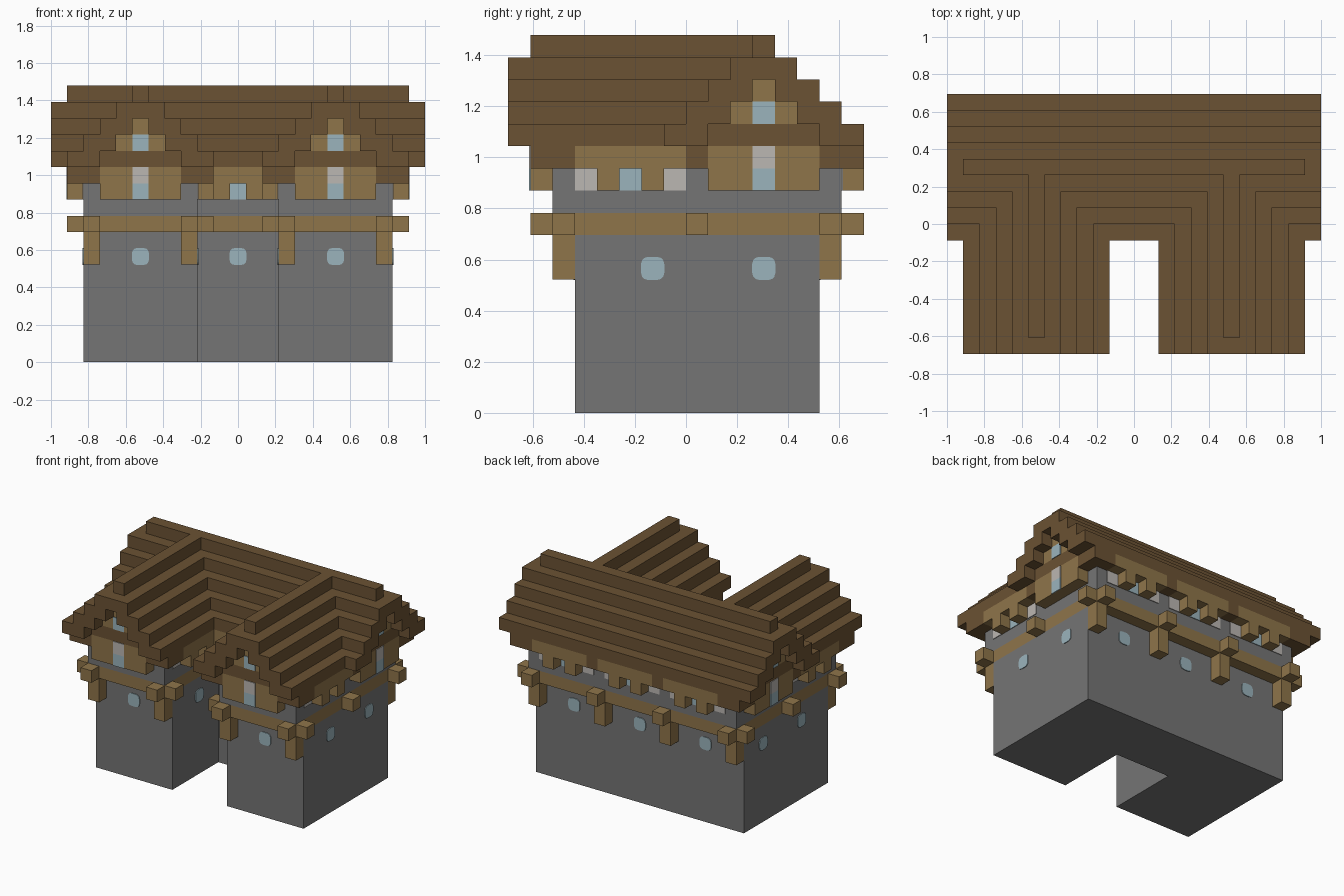
import bpy, bmesh, math
from mathutils import Vector

U = 2 / 23  # one block

cube = bpy.data.objects.get("Cube")
if cube:
    bpy.data.objects.remove(cube, do_unlink=True)


def material(name, rgb):
    lin = [((c / 255 + 0.055) / 1.055) ** 2.4 for c in rgb] + [1]
    m = bpy.data.materials.new(name)
    m.use_nodes = True
    m.diffuse_color = lin
    m.node_tree.nodes["Principled BSDF"].inputs["Base Color"].default_value = lin
    return m


ROOF = material("dark roof wood", (107, 82, 51))
WOOD = material("light timber", (143, 117, 74))
STONE = material("grey stone", (117, 117, 117))
GLASS = material("pale blue glass", (155, 180, 188))
PALE = material("pale shutter", (187, 183, 178))


def finish(name, bm, mat):
    bmesh.ops.recalc_face_normals(bm, faces=bm.faces)
    bmesh.ops.scale(bm, vec=(U, U, U), verts=bm.verts)
    mesh = bpy.data.meshes.new(name)
    bm.to_mesh(mesh)
    bm.free()
    mesh.materials.append(mat)
    bpy.context.collection.objects.link(bpy.data.objects.new(name, mesh))


def part(name, mat, boxes):
    """Object made of boxes (x0, x1, y0, y1, z0, z1) in block units."""
    bm = bmesh.new()
    for b in boxes:
        vs = bmesh.ops.create_cube(bm, size=1)["verts"]
        for v in vs:
            v.co = Vector([b[2 * i] if v.co[i] < 0 else b[2 * i + 1] for i in range(3)])
    finish(name, bm, mat)


def framed(f, a0, a1, b, half, z0, z1):
    """Box on a wall frame: a is outward, b is across."""
    ox, oy, dx, dy = f
    xs = sorted(ox + a * dx - s * dy for a, s in ((a0, b - half), (a1, b + half)))
    ys = sorted(oy + a * dy + s * dx for a, s in ((a0, b - half), (a1, b + half)))
    return (*xs, *ys, z0, z1)


def round_window(name, f, z):
    """Thin rounded plate lying on a wall."""
    ox, oy, dx, dy = f
    bm = bmesh.new()
    ring = []
    for i in range(16):
        t = math.tau * (i + 0.5) / 16
        c, s = [math.copysign(abs(w) ** 0.6, w) * 0.53 for w in (math.cos(t), math.sin(t))]
        ring.append(bm.verts.new((ox - c * dy, oy + c * dx, z + s)))
    face = bm.faces.new(ring)
    out = bmesh.ops.extrude_face_region(bm, geom=[face])["geom"]
    top = [g for g in out if isinstance(g, bmesh.types.BMVert)]
    bmesh.ops.translate(bm, vec=(dx * 0.06, dy * 0.06, 0), verts=top)
    finish(name, bm, GLASS)


SIDES = (-1, 1)


def both(x0, x1, *rest):
    return [(*sorted((s * x0, s * x1)), *rest) for s in SIDES]


# Stone walls: U-shaped ground floor and overhanging upper floor
part("ground_floor", STONE, [(-9.5, 9.5, 1, 6, 0, 8)] + both(2.5, 9.5, -5, 1, 0, 8))
part("upper_floor", STONE, [(-9.5, 9.5, 0, 7, 9, 12)] + both(2.5, 9.5, -6, 0, 9, 12))
part("floor_beam", WOOD, [(-9.5, 9.5, 0, 7, 8, 9)] + both(2.5, 9.5, -6, 0, 8, 9))

# Posts under the overhang and beam ends sticking out
posts, stubs = [], []
for x in (3, 9):
    for wall, d in ((-6, 1), (7, -1)):
        posts += both(x - 0.5, x + 0.5, *sorted((wall, wall + d)), 6, 8)
        stubs += both(x - 0.5, x + 0.5, *sorted((wall, wall - d)), 8, 9)
for y in (-6, 0, 6):
    stubs += both(9.5, 10.5, y, y + 1, 8, 9)
stubs += both(1.5, 2.5, -6, -5, 8, 9)
part("posts", WOOD, posts)
part("beam_ends", WOOD, stubs)

# Stepped roofs: main ridge along x, two wings along y
main, wings = [], []
for k in range(5):
    out = k + 0.5
    inner = max(0, out - 2)
    z = 16 - k
    verge = 0 if k == 0 else 1
    for s in SIDES:
        ys = sorted((3.5 + s * inner, 3.5 + s * out))
        main.append((-10.5 - verge, 10.5 + verge, *ys, z, z + 1))
        wings += both(6 + s * inner, 6 + s * out, -7 - verge, 4.5 - out, z, z + 1)
part("main_roof", ROOF, main)
part("wing_roofs", ROOF, wings)

# Eave blocks at corners and between panels
part("eave_blocks", ROOF,
     both(8.5, 10.5, -7, -5, 11, 12) + both(1.5, 3.5, -7, -5, 11, 12)
     + both(8.5, 10.5, 6, 8, 11, 12) + both(2.5, 3.5, 7, 8, 11, 12)
     + both(9.5, 10.5, 0, 1, 11, 12) + both(1.5, 2.5, -1, 0, 11, 12))

# Gable ends: bay, cross band, stepped infill and windows
gables = [(s * 9.5, 3.5, s, 0) for s in SIDES] + [(s * 6, -6, 0, -1) for s in SIDES]
infill, bands, panes, shutters = [], [], [], []
for f in gables:
    infill += [framed(f, 0, 1, 0, h, z0, z1)
               for h, z0, z1 in ((2.5, 10, 12), (1.5, 13, 14), (0.5, 14, 15))]
    bands.append(framed(f, 0, 1, 0, 2.5, 12, 13))
    panes += [framed(f, 0.5, 1.06, 0, 0.5, z, z + 1) for z in (10, 13)]
    shutters.append(framed(f, 0.5, 1.06, 0, 0.5, 11, 12))
part("gable_infill", WOOD, infill)
part("gable_bands", ROOF, bands)

# Eave sides: hanging panel on two brackets with three small windows
eaves = [(x, 7, 0, 1) for x in (-6, 0, 6)] + [(0, 0, 0, -1)]
for s in SIDES:
    eaves += [(s * 9.5, -2.5, s, 0), (s * 2.5, -2.5, -s, 0)]
panels, brackets = [], []
for f in eaves:
    panels.append(framed(f, 0, 1, 0, 2.5, 11, 12))
    brackets += [framed(f, 0, 1, b, 0.5, 10, 11) for b in SIDES]
    panes.append(framed(f, -0.02, 0.06, 0, 0.5, 10, 11))
    shutters += [framed(f, -0.02, 0.06, 2 * b, 0.5, 10, 11) for b in SIDES]
part("eave_panels", WOOD, panels)
part("eave_brackets", WOOD, brackets)
part("upper_windows", GLASS, panes)
part("shutters", PALE, shutters)

# Rounded ground floor windows
lower = [(x, 6, 0, 1) for x in (-6, 0, 6)] + [(x, -5, 0, -1) for x in (-6, 6)]
lower.append((0, 1, 0, -1))
for s in SIDES:
    lower += [(s * 9.5, -1.5, s, 0), (s * 9.5, 3.5, s, 0), (s * 2.5, -1.5, -s, 0)]
for i, f in enumerate(lower):
    round_window(f"ground_window_{i + 1}", f, 6.5)
